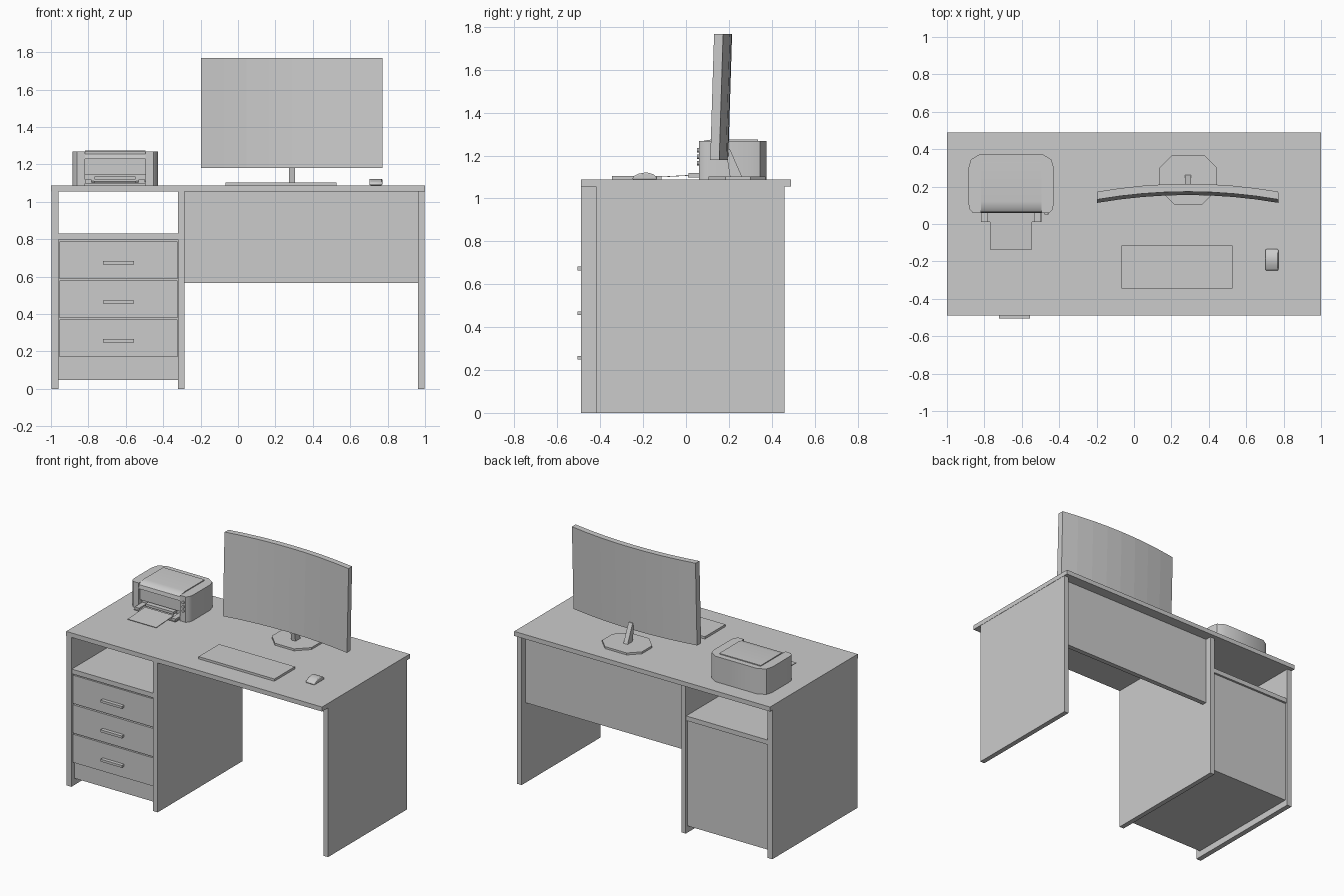
import bpy, bmesh, math
from mathutils import Vector

cube = bpy.data.objects.get("Cube")
if cube:
    bpy.data.objects.remove(cube, do_unlink=True)

grey = bpy.data.materials.new("plain grey")
grey.use_nodes = True
COLOUR = (0.6, 0.6, 0.6, 1)
grey.diffuse_color = COLOUR
grey.node_tree.nodes["Principled BSDF"].inputs["Base Color"].default_value = COLOUR


def finish(name, bm, bevel=0, segments=1, smooth=False):
    bmesh.ops.recalc_face_normals(bm, faces=bm.faces)
    mesh = bpy.data.meshes.new(name)
    bm.to_mesh(mesh)
    bm.free()
    mesh.materials.append(grey)
    obj = bpy.data.objects.new(name, mesh)
    bpy.context.collection.objects.link(obj)
    if bevel:
        mod = obj.modifiers.new("bevel", "BEVEL")
        mod.width, mod.segments, mod.limit_method = bevel, segments, "ANGLE"
        mod.angle_limit = math.radians(50)
    if smooth:
        bpy.ops.object.select_all(action="DESELECT")
        obj.select_set(True)
        bpy.context.view_layer.objects.active = obj
        bpy.ops.object.shade_smooth_by_angle(angle=math.radians(35))
    return obj


def prism(name, outline, axis, low, high, **style):
    """Extrude a 2D outline along an axis: x takes (y, z), z takes (x, y)."""
    bm = bmesh.new()
    place = (lambda a, b: (low, a, b)) if axis == "x" else (lambda a, b: (a, b, low))
    face = bm.faces.new([bm.verts.new(place(a, b)) for a, b in outline])
    side = bmesh.ops.extrude_face_region(bm, geom=[face])
    move = Vector((high - low, 0, 0) if axis == "x" else (0, 0, high - low))
    bmesh.ops.translate(bm, vec=move,
                        verts=[v for v in side["geom"] if isinstance(v, bmesh.types.BMVert)])
    return finish(name, bm, **style)


def box(name, x, y, z, **style):
    outline = [(x[0], y[0]), (x[1], y[0]), (x[1], y[1]), (x[0], y[1])]
    return prism(name, outline, "z", z[0], z[1], **style)


TOP = 1.088

# Desk panels
box("desktop", (-1, 1), (-0.49, 0.49), (1.056, TOP))
box("right_outer_panel", (-0.997, -0.96), (-0.49, 0.46), (0, 1.056))
box("middle_panel", (-0.32, -0.285), (-0.49, 0.46), (0, 1.056))
box("left_outer_panel", (0.963, 0.998), (-0.42, 0.46), (0, 1.056))
box("modesty_panel", (-0.285, 0.963), (0.38, 0.415), (0.565, 1.056))

# Drawer cabinet
box("cabinet_shelf", (-0.96, -0.32), (-0.485, 0.455), (0.797, 0.83))
box("cabinet_body", (-0.96, -0.32), (-0.455, 0.44), (0.047, 0.797))
for i, bottom in enumerate((0.17, 0.378, 0.587)):
    box(f"drawer_front_{i + 1}", (-0.955, -0.324), (-0.48, -0.455), (bottom, bottom + 0.2))
    box(f"drawer_handle_{i + 1}", (-0.722, -0.555), (-0.505, -0.48),
        (bottom + 0.078, bottom + 0.095))

# Curved, slightly tilted screen
MID, HALF, STEPS = 0.288, 0.485, 8
bm = bmesh.new()
rows = []
for i in range(STEPS + 1):
    t = 2 * i / STEPS - 1
    front = 0.155 - 0.042 * t * t
    x_back = MID + t * (HALF - 0.002)
    rows.append([bm.verts.new(p) for p in (
        (MID + t * HALF, front, 1.18), (MID + t * HALF, front + 0.018, 1.768),
        (x_back, front + 0.06, 1.768), (x_back, front + 0.042, 1.18))])
for a, b in zip(rows, rows[1:]):
    for k in range(4):
        bm.faces.new((a[k], a[k - 1], b[k - 1], b[k]))
bm.faces.new(rows[0])
bm.faces.new(rows[-1])
finish("monitor_screen", bm)

# Monitor stand
prism("monitor_base", [(0.215, 0.105), (0.365, 0.105), (0.445, 0.185), (0.445, 0.3),
                       (0.375, 0.37), (0.205, 0.37), (0.135, 0.3), (0.135, 0.185)],
      "z", TOP, 1.102)
prism("monitor_neck", [(0.205, 1.1), (0.262, 1.1), (0.205, 1.23), (0.185, 1.23)],
      "x", 0.274, 0.306)

# Keyboard and mouse
box("keyboard", (-0.067, 0.526), (-0.345, -0.115), (TOP, 1.104))
prism("mouse", [(-0.25, TOP), (-0.247, 1.102), (-0.22, 1.116), (-0.185, 1.122),
                (-0.155, 1.114), (-0.135, 1.1), (-0.135, TOP)],
      "x", 0.702, 0.772, bevel=0.014, segments=2, smooth=True)

# Printer body with a front notch, mirrored about its centre line
PX = -0.657
half = [(0.162, 0.1), (0.162, 0.06), (0.205, 0.06), (0.222, 0.078), (0.228, 0.11),
        (0.228, 0.3), (0.215, 0.345), (0.165, 0.375)]
outline = [(PX + x, y) for x, y in half] + [(PX - x, y) for x, y in reversed(half)]
prism("printer_body", outline, "z", TOP, 1.268, smooth=True)

# Printer lid with a rounded front lip
prism("printer_lid", [(0.335, 1.26), (0.335, 1.274), (0.12, 1.275), (0.085, 1.27),
                      (0.065, 1.255), (0.06, 1.228), (0.11, 1.228), (0.11, 1.26)],
      "x", PX - 0.162, PX + 0.162, smooth=True)

# Paper outlet, tray, arms and sheet
box("printer_front_panel", (PX - 0.162, PX + 0.162), (0.075, 0.1), (1.145, 1.228))
box("paper_outlet", (PX - 0.11, PX + 0.11), (0.06, 0.1), (1.118, 1.135))
prism("paper_tray", [(0.01, 1.097), (0.1, 1.1), (0.1, 1.11), (0.01, 1.104)],
      "x", PX - 0.162, PX + 0.162)
for side, name in ((-1, "right"), (1, "left")):
    inner, outer = sorted((PX + side * 0.125, PX + side * 0.16))
    box(f"tray_arm_{name}", (inner, outer), (0.012, 0.1), (1.104, 1.118))
prism("paper_sheet", [(-0.135, 1.098), (0.06, 1.109), (0.06, 1.112), (-0.135, 1.101)],
      "x", PX - 0.112, PX + 0.112)

# Printer buttons
for i, z in enumerate((1.225, 1.195, 1.165)):
    bm = bmesh.new()
    bmesh.ops.create_cone(bm, cap_ends=True, segments=12, radius1=0.01, radius2=0.01, depth=0.012)
    bmesh.ops.rotate(bm, verts=bm.verts, matrix=Vector((0, 0, 1)).rotation_difference(
        Vector((0, 1, 0))).to_matrix())
    bmesh.ops.translate(bm, verts=bm.verts, vec=(-0.468, 0.058, z))
    finish(f"printer_button_{i + 1}", bm, smooth=True)
